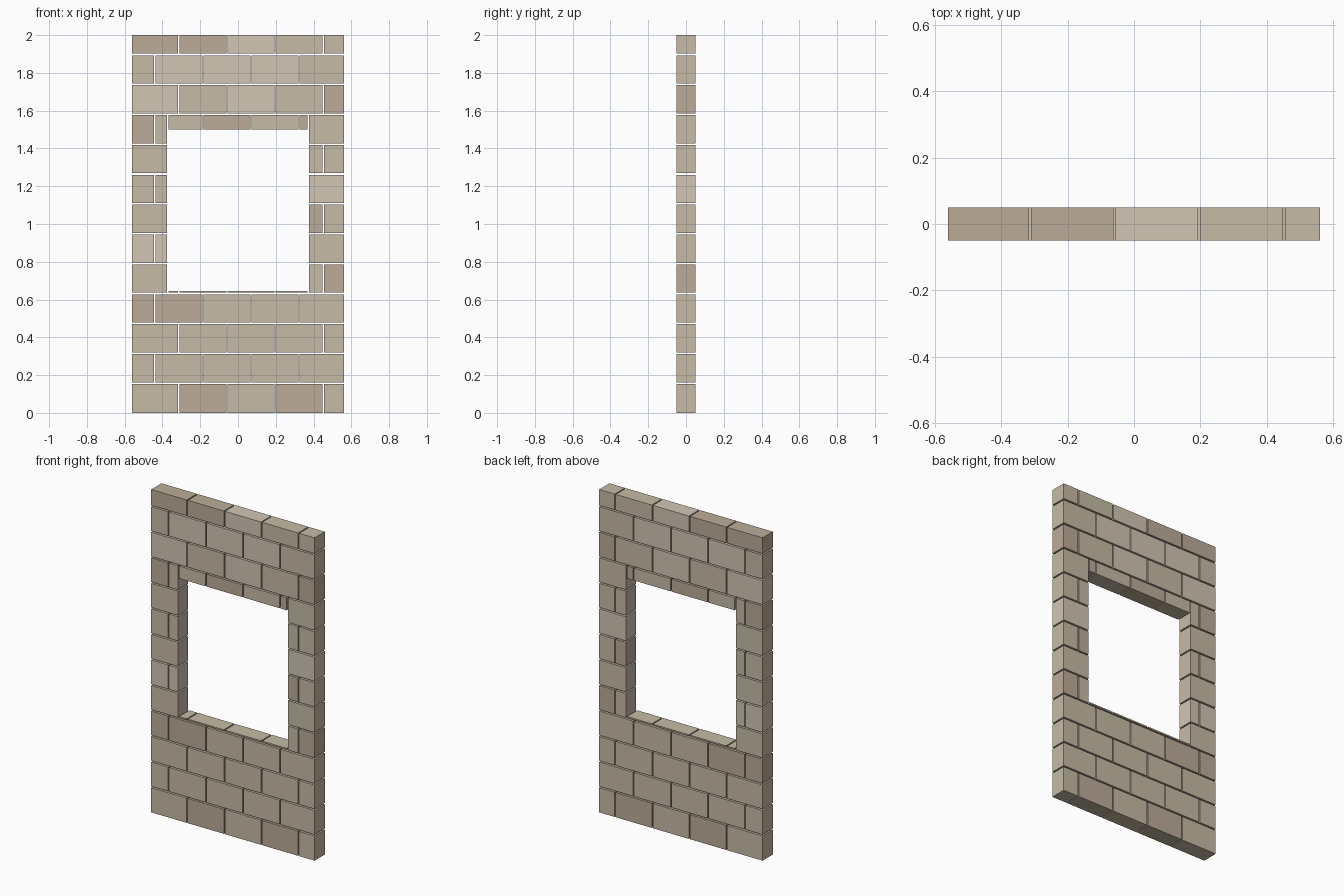
import bpy, bmesh

if "Cube" in bpy.data.objects:
    bpy.data.objects.remove(bpy.data.objects["Cube"])

HALF_W, HALF_D, TOP = 0.56, 0.05, 2.0
PITCH, HEIGHT, LIFT = 0.1582, 0.1495, 0.0035   # course spacing, brick height, first bed
LENGTH, GAP = 0.2545, 0.007                    # brick spacing and joint width
WIN_X, SILL, HEAD = 0.3725, 0.645, 1.50        # window opening


def material(name, rgb):
    m = bpy.data.materials.new(name)
    m.diffuse_color = (*rgb, 1)
    m.use_nodes = True
    m.node_tree.nodes["Principled BSDF"].inputs["Base Color"].default_value = m.diffuse_color
    return m


MATS = {"B": material("stone_base", (0.57, 0.50, 0.385)),
        "L": material("stone_light", (0.64, 0.565, 0.455)),
        "D": material("stone_dark", (0.505, 0.415, 0.32))}

# Brick tints for each course, left to right, bottom course first
TINTS = ["BDBDB", "BBBBB", "BBBBB", "DDBBB", "BBBBBBD", "LLB", "BDB",
         "BBL", "BBB", "DBBDBDB", "LBLBD", "BLLLB", "DDLBB"]


def add_box(bm, x0, x1, z0, z1, slot):
    geo = bmesh.ops.create_cube(bm, size=1)
    for v in geo["verts"]:
        v.co = (x1 if v.co.x > 0 else x0,
                HALF_D if v.co.y > 0 else -HALF_D,
                z1 if v.co.z > 0 else z0)
        for f in v.link_faces:
            f.material_index = slot


def course(row, tints):
    z0 = LIFT + PITCH * row if row else 0.0
    z1 = min(LIFT + PITCH * row + HEIGHT, TOP)
    at_window = z1 > SILL and z0 < HEAD
    # running bond: odd courses shift by half a brick
    first = -0.313 - (LENGTH / 2 if row % 2 else 0)
    joints = [first + LENGTH * i for i in range(4)]
    if at_window:
        joints += [-WIN_X, WIN_X]
    joints = [-HALF_W - GAP / 2] + sorted(joints) + [HALF_W + GAP / 2]
    bm = bmesh.new()
    keys = list(MATS)
    tint = iter(tints)
    for a, b in zip(joints, joints[1:]):
        x0, x1 = a + GAP / 2, b - GAP / 2
        spans = [(z0, z1)]
        if at_window and abs(a + b) / 2 < WIN_X:
            # keep only what lies below the sill or above the head
            spans = [(z0, min(z1, SILL)), (max(z0, HEAD), z1)]
        for lo, hi in spans:
            if hi > lo:
                add_box(bm, x0, x1, lo, hi, keys.index(next(tint, "B")))
    me = bpy.data.meshes.new(f"brick_course_{row + 1}")
    for m in MATS.values():
        me.materials.append(m)
    bm.to_mesh(me)
    bm.free()
    bpy.context.collection.objects.link(bpy.data.objects.new(me.name, me))


# Stack the courses
for r, t in enumerate(TINTS):
    course(r, t)
